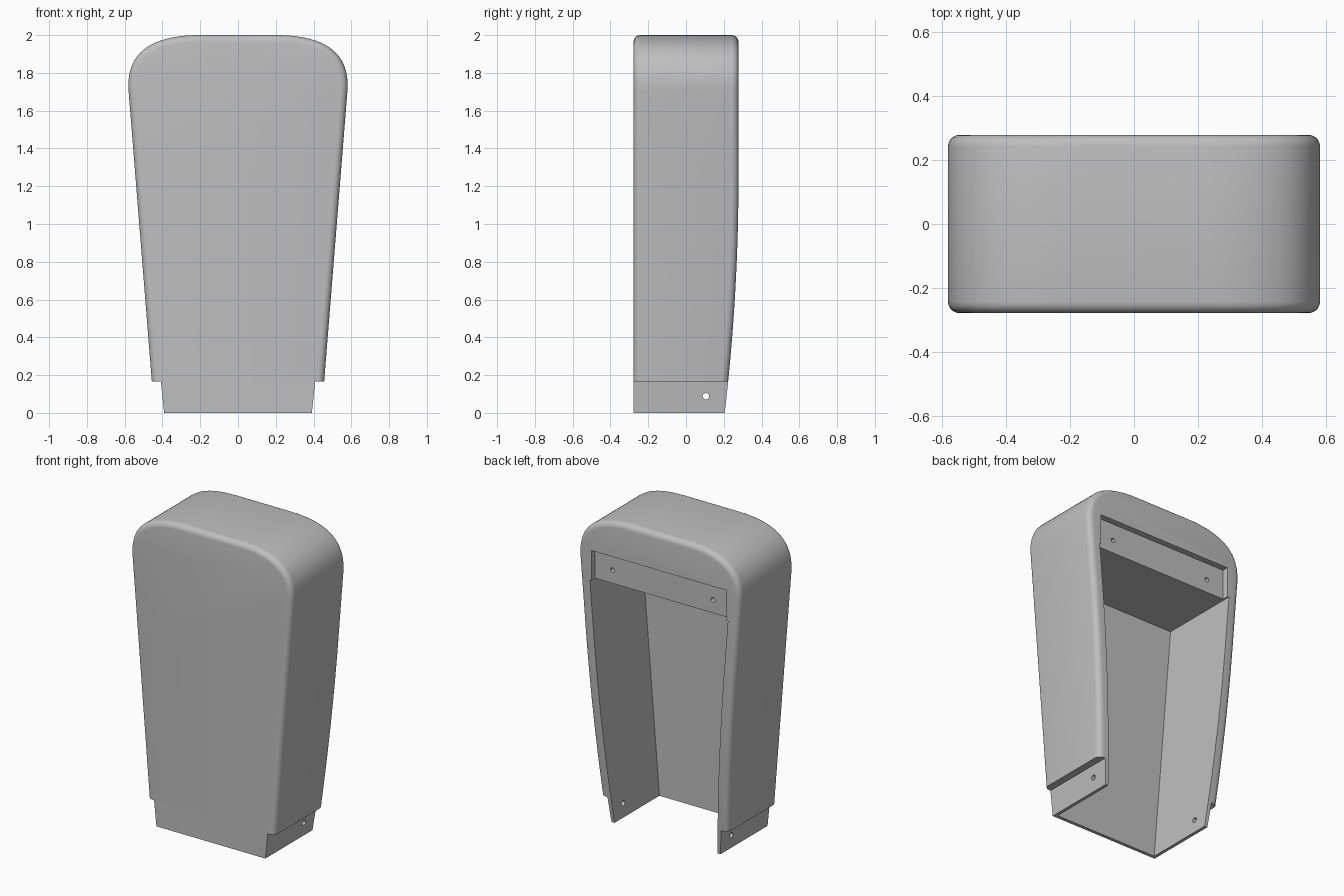
import bpy
import bmesh
import math
from mathutils import Matrix, Vector

cube = bpy.data.objects.get("Cube")
if cube:
    bpy.data.objects.remove(cube, do_unlink=True)

FRONT, BACK = -0.278, 0.278
STEP_Z = 0.165          # where the body stops and the narrower skirt begins
CEILING_Z = 1.57
SLOPE = 0.08            # outward lean of the sides

grey = bpy.data.materials.new("plain_grey")
grey.use_nodes = True
grey.diffuse_color = (0.52, 0.52, 0.52, 1)
grey.node_tree.nodes["Principled BSDF"].inputs["Base Color"].default_value = (0.52, 0.52, 0.52, 1)


def add_object(name, bm):
    bmesh.ops.recalc_face_normals(bm, faces=bm.faces)
    mesh = bpy.data.meshes.new(name)
    bm.to_mesh(mesh)
    bm.free()
    mesh.materials.append(grey)
    obj = bpy.data.objects.new(name, mesh)
    bpy.context.collection.objects.link(obj)
    return obj


def extrude_outline(half, y0, y1):
    """Mirror a right-hand (x, z) outline and extrude it along y."""
    outline = half + [(-x, z) for x, z in reversed(half)]
    bm = bmesh.new()
    face = bm.faces.new([bm.verts.new((x, y0, z)) for x, z in outline])
    new = bmesh.ops.extrude_face_region(bm, geom=[face])["geom"]
    bmesh.ops.translate(bm, verts=[v for v in new if isinstance(v, bmesh.types.BMVert)],
                        vec=(0, y1 - y0, 0))
    return bm


def bow_back(bm):
    """Slice into level strips, then draw the back forward towards the foot."""
    for i in range(1, 19):
        bmesh.ops.bisect_plane(bm, geom=bm.verts[:] + bm.edges[:] + bm.faces[:],
                               plane_co=(0, 0, i * 0.07), plane_no=(0, 0, 1))
    for v in bm.verts:
        if v.co.y > 0:
            v.co.y -= 0.073 * max(0, 1 - v.co.z / 1.25) ** 2


def bezier(p, steps):
    for i in range(steps + 1):
        t = i / steps
        w = ((1 - t) ** 3, 3 * t * (1 - t) ** 2, 3 * t * t * (1 - t), t ** 3)
        yield tuple(sum(k * q[a] for k, q in zip(w, p)) for a in (0, 1))


def cylinder_cutter(location, axis, radius, depth):
    bm = bmesh.new()
    turn = Vector((0, 0, 1)).rotation_difference(Vector(axis)).to_matrix().to_4x4()
    bmesh.ops.create_cone(bm, cap_ends=True, segments=24, radius1=radius, radius2=radius,
                          depth=depth, matrix=Matrix.Translation(location) @ turn)
    return add_object("hole_cutter", bm)


def cut(obj, cutters):
    bpy.context.view_layer.objects.active = obj
    for cutter in cutters:
        mod = obj.modifiers.new("cut", 'BOOLEAN')
        mod.operation = 'DIFFERENCE'
        mod.solver = 'EXACT'
        mod.object = cutter
        bpy.ops.object.modifier_apply(modifier=mod.name)


# Body: tapered outline with broad shoulders and rounded front and back rims
shoulder = [(0.579, 1.7), (0.596, 1.9), (0.47, 2.0), (0.2, 2.0)]
bm = extrude_outline([(0.456, STEP_Z)] + list(bezier(shoulder, 20)), FRONT, BACK)
rims = [e for e in bm.edges
        if abs(e.verts[0].co.y - e.verts[1].co.y) < 1e-5
        and max(v.co.z for v in e.verts) > STEP_Z + 0.01]
bmesh.ops.bevel(bm, geom=rims, offset=0.036, segments=5, profile=0.5,
                affect='EDGES', clamp_overlap=False)
bow_back(bm)
body = add_object("body_shell", bm)

# Skirt: narrower foot, flush with the front
bm = extrude_outline([(0.391, 0), (0.391 + SLOPE * STEP_Z * 1.3, STEP_Z)], FRONT, BACK)
bow_back(bm)
skirt = add_object("foot_skirt", bm)

# Cutters: cavity open at back and bottom, shallow panel recess, screw holes
cavity = add_object("cavity_cutter", extrude_outline(
    [(0.37 - SLOPE * 0.1, -0.1), (0.37 + SLOPE * CEILING_Z, CEILING_Z)], FRONT + 0.022, 0.5))
recess = add_object("recess_cutter", extrude_outline(
    [(0.485, CEILING_Z - 0.05), (0.485, 1.765)], BACK - 0.04, 0.5))
panel_holes = [cylinder_cutter((s * 0.36, 0.23, 1.655), (0, 1, 0), 0.015, 0.1) for s in (-1, 1)]
skirt_hole = cylinder_cutter((0, 0.105, 0.088), (1, 0, 0), 0.017, 1.2)

cut(body, [cavity, recess] + panel_holes)
cut(skirt, [cavity, skirt_hole])
for helper in [cavity, recess, skirt_hole] + panel_holes:
    bpy.data.objects.remove(helper, do_unlink=True)

# Smooth the rounded surfaces, keep the cut edges crisp
bpy.ops.object.select_all(action='DESELECT')
for obj in (body, skirt):
    obj.select_set(True)
bpy.context.view_layer.objects.active = body
bpy.ops.object.shade_smooth_by_angle(angle=math.radians(30))
